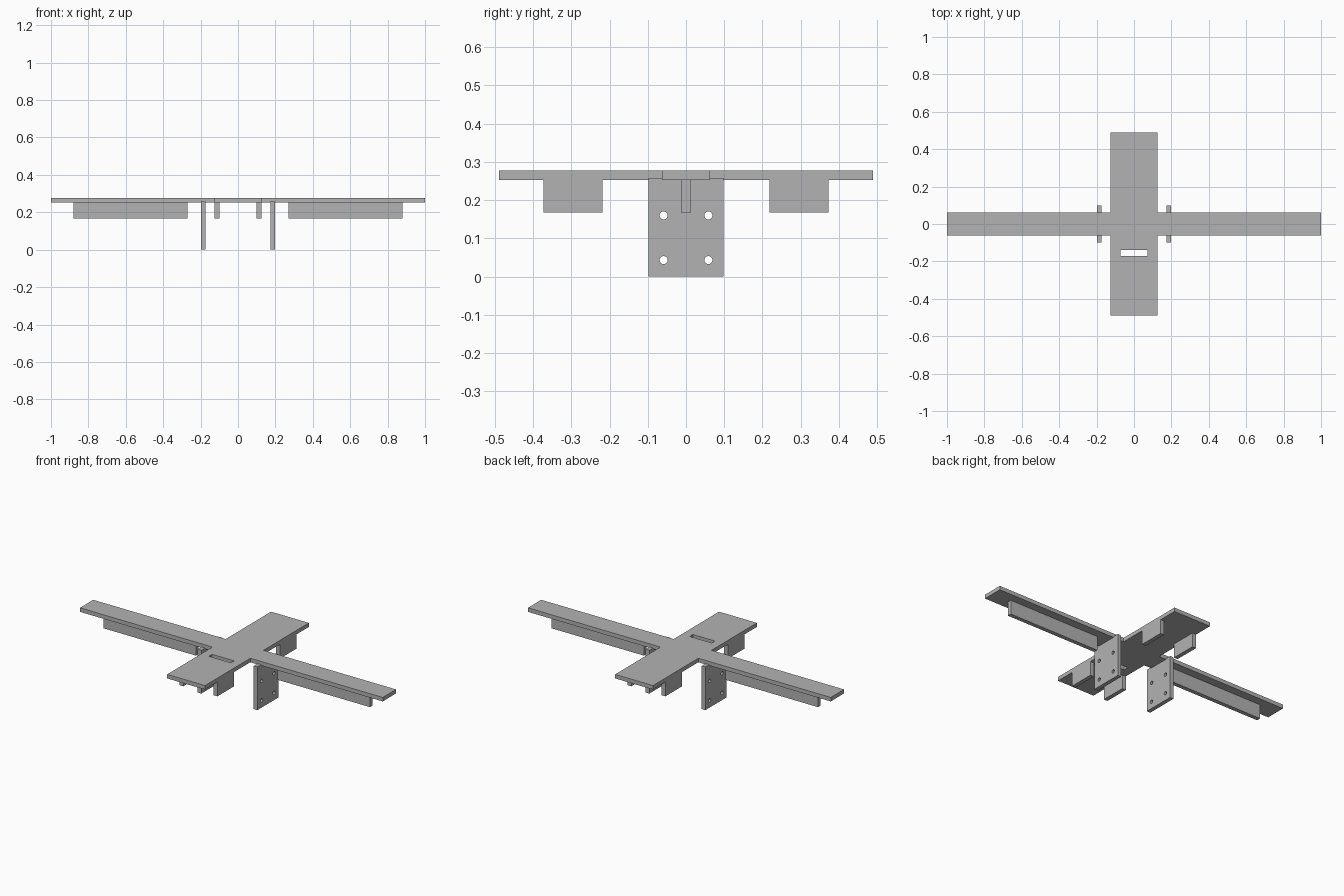
import bpy, bmesh
from mathutils import Matrix, Vector

if "Cube" in bpy.data.objects:
    bpy.data.objects.remove(bpy.data.objects["Cube"], do_unlink=True)

GREY = (0.45, 0.45, 0.45, 1)
mat = bpy.data.materials.new("plain grey")
mat.use_nodes = True
mat.diffuse_color = GREY
mat.node_tree.nodes["Principled BSDF"].inputs["Base Color"].default_value = GREY

UNDER, TOP = 0.253, 0.277     # deck plate underside and top
RIB_LOW = 0.168               # lower edge of the ribs


def add_object(name, bm):
    bmesh.ops.recalc_face_normals(bm, faces=bm.faces)
    mesh = bpy.data.meshes.new(name)
    bm.to_mesh(mesh)
    bm.free()
    mesh.materials.append(mat)
    obj = bpy.data.objects.new(name, mesh)
    bpy.context.collection.objects.link(obj)
    return obj


def box(name, x, y, z):
    """Box spanning the given (low, high) ranges."""
    low, high = map(Vector, zip(x, y, z))
    bm = bmesh.new()
    bmesh.ops.create_cube(bm, size=1)
    for v in bm.verts:
        v.co = (low + high) / 2 + v.co * (high - low)
    return add_object(name, bm)


def cut(target, cutter):
    cutter.hide_render = True
    cutter.hide_viewport = True
    cutter.display_type = 'WIRE'
    mod = target.modifiers.new("cut", 'BOOLEAN')
    mod.operation = 'DIFFERENCE'
    mod.solver = 'EXACT'
    mod.object = cutter


# Cross-shaped deck, extruded from one outline
arm, half_arm, body, half_body = 1.0, 0.0625, 0.49, 0.125
quarter = [(arm, half_arm), (half_body, half_arm), (half_body, body)]
outline = []
for sx, sy in ((1, 1), (-1, 1), (-1, -1), (1, -1)):
    pts = [(sx * px, sy * py) for px, py in quarter]
    outline += pts if sx * sy > 0 else pts[::-1]
bm = bmesh.new()
face = bm.faces.new([bm.verts.new((px, py, UNDER)) for px, py in outline])
new = bmesh.ops.extrude_face_region(bm, geom=[face], use_keep_orig=True)["geom"]
bmesh.ops.translate(bm, vec=(0, 0, TOP - UNDER),
                    verts=[g for g in new if isinstance(g, bmesh.types.BMVert)])
deck = add_object("cross_deck", bm)
cut(deck, box("slot_cutter", (-0.073, 0.073), (-0.17, -0.14), (0.2, 0.3)))

for side, s in (("left", 1), ("right", -1)):
    def span(a, b):
        return sorted((s * a, s * b))

    # Long rib under each arm
    box(side + "_arm_rib", span(0.27, 0.88), (-0.0125, 0.0125), (RIB_LOW, UNDER))

    # Short ribs along the body edges
    for end, e in (("front", -1), ("back", 1)):
        box(f"{side}_{end}_body_rib", span(0.1, 0.125),
            sorted((e * 0.218, e * 0.373)), (RIB_LOW, UNDER))

    # Upright mounting plate with four bolt holes
    plate = box(side + "_mounting_plate", span(0.173, 0.197), (-0.0985, 0.0985), (0, 0.258))
    holes = bmesh.new()
    for y in (-0.0585, 0.0585):
        for z in (0.043, 0.16):
            place = Matrix.Translation((s * 0.185, y, z)) @ Matrix.Rotation(1.570796, 4, 'Y')
            bmesh.ops.create_cone(holes, cap_ends=True, segments=24, radius1=0.0105,
                                  radius2=0.0105, depth=0.1, matrix=place)
    cut(plate, add_object(side + "_hole_cutter", holes))
